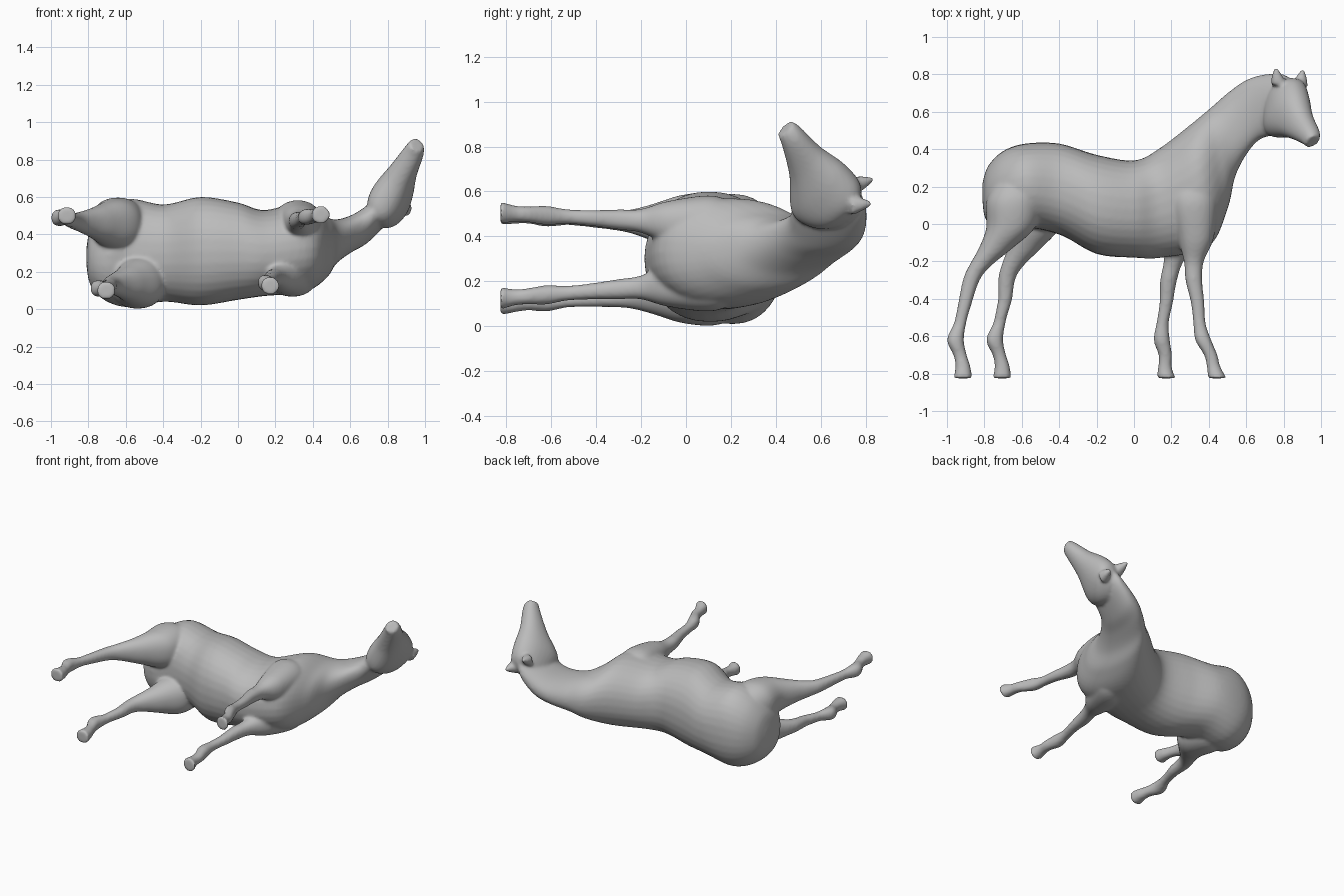
import bpy, bmesh
from math import cos, sin, pi, copysign
from mathutils import Vector

if "Cube" in bpy.data.objects:
    bpy.data.objects.remove(bpy.data.objects["Cube"])

grey = bpy.data.materials.new("plain_grey")
grey.use_nodes = True
tone = (.5, .5, .5, 1)
grey.diffuse_color = tone
grey.node_tree.nodes["Principled BSDF"].inputs["Base Color"].default_value = tone

SIDES, STEPS = 32, 6


def between(before, start, end, after, t):
    """Smooth curve value between start and end."""
    slope_in, slope_out = (end - before) / 2, (after - start) / 2
    ease = t * t * (3 - 2 * t)
    bend = t * (1 - t) * (slope_in * (1 - t) - slope_out * t)
    return start + (end - start) * ease + bend


def spline(rows):
    """Fill in extra sections between the given ones."""
    padded = [rows[0], *rows, rows[-1]]
    filled = []
    for span in zip(padded, padded[1:], padded[2:], padded[3:]):
        for step in range(STEPS):
            filled.append([between(*values, step / STEPS) for values in zip(*span)])
    return filled + [rows[-1]]


def fuller(value):
    """Square off a circle slightly."""
    return copysign(abs(value) ** .9, value)


def loft(bm, rows, section):
    """Skin rounded rings; section gives centre and two half axes."""
    rings = []
    for row in spline(rows):
        centre, across, deep = section(*row)
        ring = []
        for i in range(SIDES):
            angle = 2 * pi * i / SIDES
            ring.append(bm.verts.new(centre + across * fuller(cos(angle)) + deep * fuller(sin(angle))))
        rings.append(ring)
    for ring, following in zip(rings, rings[1:]):
        for i in range(SIDES):
            bm.faces.new((ring[i - 1], ring[i], following[i], following[i - 1]))
    bm.faces.new(rings[0])
    bm.faces.new(rings[-1])


def trunk_section(top_x, top_y, belly_x, belly_y, z, half_width):
    top, belly = Vector((top_x, top_y, z)), Vector((belly_x, belly_y, z))
    return (top + belly) / 2, (top - belly) / 2, Vector((0, 0, half_width))


# Head axes: brow points out of the forehead, side runs from ear to ear
brow = Vector((.45, .7, .55)).normalized()
side = Vector((.8, -.05, -.6)).normalized()


def head_section(x, y, z, depth, width):
    return Vector((x, y, z)), brow * depth, side * width


def round_section(x, y, z, radius):
    return Vector((x, y, z)), Vector((radius, 0, 0)), Vector((0, 0, radius))


def add_leg(bm, shape, foot_z, splay, shift=0, lead=0):
    """Leg from rows of x, y and radius, swung by shift and splayed sideways at the hip."""
    def leg_section(x, y, radius):
        swing = shift * min(1, lead - y)
        height = (y + .82) / .96
        return round_section(x + swing, y, foot_z + splay * height, radius)
    loft(bm, shape, leg_section)


bm = bmesh.new()

# Trunk and neck: back point, belly point, side centre, half thickness
trunk = [
    (-.81, .22, -.81, .12, .28, .05),
    (-.78, .31, -.79, .02, .28, .16),
    (-.7, .39, -.7, -.03, .29, .25),
    (-.58, .43, -.57, -.02, .3, .29),
    (-.4, .43, -.39, -.06, .3, .26),
    (-.2, .37, -.2, -.16, .31, .29),
    (0, .34, 0, -.18, .31, .26),
    (.13, .4, .15, -.18, .3, .23),
    (.3, .53, .4, -.12, .33, .24),
    (.42, .63, .5, .08, .33, .17),
    (.5, .7, .54, .25, .36, .12),
    (.6, .77, .6, .37, .4, .1),
    (.7, .8, .67, .45, .45, .1),
    (.8, .8, .75, .48, .53, .09),
    (.84, .77, .82, .55, .58, .07),
]
loft(bm, trunk, trunk_section)

# Turned head: centre, half depth, half width
head = [
    (.77, .72, .5, .08, .06),
    (.8, .67, .54, .15, .1),
    (.82, .59, .61, .17, .105),
    (.88, .53, .73, .1, .075),
    (.94, .47, .84, .06, .055),
    (.955, .44, .88, .045, .04),
]
loft(bm, head, head_section)

# Ears, one on either side of the head
poll = Vector((.83, .74, .58))
for sign in (-1, 1):
    base = poll + side * sign * .07
    tip = poll + side * sign * .09 + Vector((0, .09, .02))
    loft(bm, [(*base, .045), (*base.lerp(tip, .5), .03), (*tip, .01)], round_section)

# Legs from hip to hoof: x, y and radius
hind_leg = [
    (-.6, .3, .07), (-.62, .22, .12), (-.64, .12, .15), (-.66, -.02, .13),
    (-.74, -.13, .09), (-.82, -.22, .06), (-.87, -.3, .045), (-.91, -.45, .035),
    (-.93, -.53, .033), (-.955, -.62, .045), (-.93, -.7, .036), (-.915, -.76, .04),
    (-.915, -.825, .05),
]
fore_leg = [
    (.32, .3, .06), (.32, .2, .11), (.32, .1, .13), (.33, -.08, .095),
    (.32, -.2, .053), (.32, -.3, .045), (.34, -.42, .036), (.35, -.53, .033),
    (.37, -.62, .043), (.41, -.7, .036), (.425, -.76, .036), (.445, -.825, .05),
]
add_leg(bm, hind_leg, foot_z=.5, splay=-.055)
add_leg(bm, hind_leg, foot_z=.1, splay=.055, shift=.21, lead=.6)
add_leg(bm, fore_leg, foot_z=.505, splay=-.055)
add_leg(bm, fore_leg, foot_z=.125, splay=.075, shift=-.27, lead=.2)

# Fuse all parts into one smooth skin
bmesh.ops.recalc_face_normals(bm, faces=bm.faces)
mesh = bpy.data.meshes.new("horse")
bm.to_mesh(mesh)
bm.free()
mesh.materials.append(grey)
horse = bpy.data.objects.new("horse", mesh)
bpy.context.collection.objects.link(horse)
fuse = horse.modifiers.new("fuse", "REMESH")
fuse.mode = "VOXEL"
fuse.voxel_size = .01
fuse.use_smooth_shade = True
soften = horse.modifiers.new("soften", "SMOOTH")
soften.factor = .5
soften.iterations = 10
